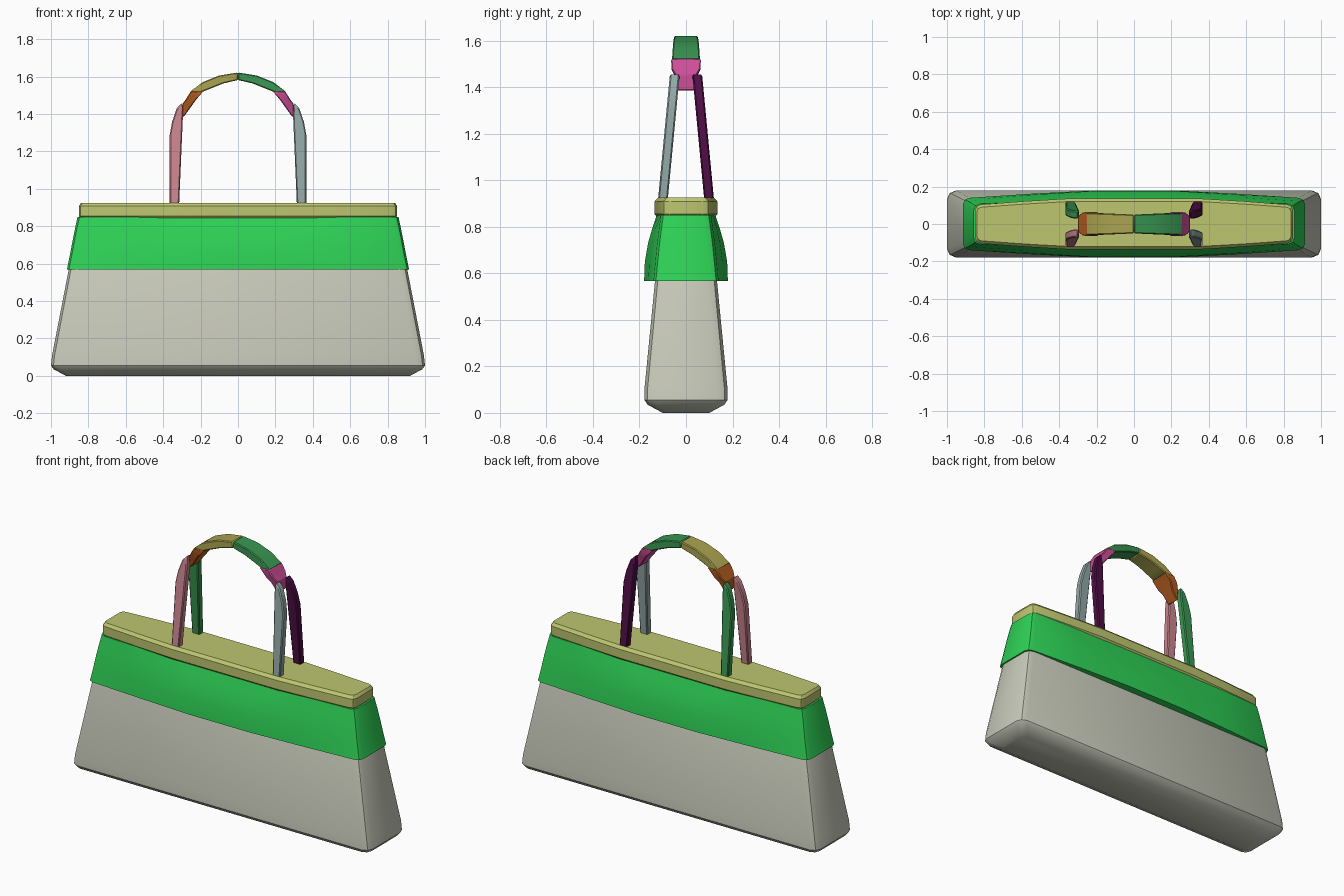
import bpy, bmesh

cube = bpy.data.objects.get("Cube")
if cube:
    bpy.data.objects.remove(cube, do_unlink=True)


def material(name, rgb):
    lin = [((c / 255 + 0.055) / 1.055) ** 2.4 for c in rgb] + [1.0]
    m = bpy.data.materials.new(name)
    m.use_nodes = True
    m.diffuse_color = lin
    m.node_tree.nodes["Principled BSDF"].inputs["Base Color"].default_value = lin
    return m


stone = material("stone grey", (200, 202, 186))
green = material("bright green", (46, 210, 86))
straw = material("straw", (190, 198, 112))
pink = material("dusty pink", (204, 134, 144))
orange = material("burnt orange", (184, 96, 34))
olive = material("olive", (170, 163, 80))
leaf = material("leaf green", (58, 150, 82))
magenta = material("magenta", (206, 78, 152))
mist = material("blue grey", (146, 168, 166))
plum = material("plum", (80, 14, 70))


def loft(name, rings, mat, bevel=0.0, angle=0.5):
    """Skin a stack of equal-length rings and cap both ends."""
    bm = bmesh.new()
    loops = [[bm.verts.new(p) for p in r] for r in rings]
    n = len(loops[0])
    for a, b in zip(loops, loops[1:]):
        for i in range(n):
            j = (i + 1) % n
            bm.faces.new((a[i], a[j], b[j], b[i]))
    bm.faces.new(loops[0][::-1])
    bm.faces.new(loops[-1])
    bmesh.ops.recalc_face_normals(bm, faces=bm.faces[:])
    me = bpy.data.meshes.new(name)
    bm.to_mesh(me)
    bm.free()
    me.materials.append(mat)
    ob = bpy.data.objects.new(name, me)
    bpy.context.collection.objects.link(ob)
    if bevel:
        mod = ob.modifiers.new("bevel", "BEVEL")
        mod.width, mod.segments = bevel, 1
    bpy.ops.object.select_all(action="DESELECT")
    ob.select_set(True)
    bpy.context.view_layer.objects.active = ob
    bpy.ops.object.shade_smooth_by_angle(angle=angle)
    return ob


def outline(z, quarter):
    """Mirror a quarter outline, listed from +x round to +y, into a full ring."""
    q = quarter
    half = q + [(-x, y) for x, y in reversed(q)]
    return [(x, y, z) for x, y in half + [(-x, -y) for x, y in half]]


def box_ring(z, hx, hy, c):
    k = c * 0.3
    return outline(z, [(hx, hy - c), (hx - k, hy - k), (hx - c, hy)])


def bowed_ring(z, hx, end, mid, flat, c):
    """Box outline whose long sides swell towards the middle."""
    xm = (hx - c + flat) / 2
    return outline(z, [(hx, end - c), (hx - c * 0.3, end - c * 0.3), (hx - c, end),
                       (xm, end + (mid - end) * 0.56), (flat, mid)])


# Tapered bag body with a chamfered base
loft("bag_body", [box_ring(0.0, 0.92, 0.10, 0.03),
                  box_ring(0.035, 0.985, 0.165, 0.04),
                  box_ring(0.055, 1.0, 0.178, 0.045),
                  box_ring(0.11, 0.994, 0.178, 0.045),
                  box_ring(0.57, 0.905, 0.133, 0.04),
                  box_ring(0.60, 0.899, 0.125, 0.04)], stone)

# Swelling band round the upper body
loft("upper_band", [bowed_ring(0.568, 0.915, 0.140, 0.180, 0.2, 0.035),
                    bowed_ring(0.65, 0.898, 0.132, 0.177, 0.2, 0.035),
                    bowed_ring(0.73, 0.883, 0.124, 0.163, 0.2, 0.035),
                    bowed_ring(0.79, 0.871, 0.116, 0.146, 0.25, 0.035),
                    bowed_ring(0.85, 0.858, 0.108, 0.126, 0.3, 0.035)], green)

# Lid slab
loft("lid", [bowed_ring(0.838, 0.840, 0.090, 0.122, 0.35, 0.025),
             bowed_ring(0.855, 0.850, 0.104, 0.136, 0.35, 0.03),
             bowed_ring(0.908, 0.850, 0.104, 0.136, 0.35, 0.03),
             bowed_ring(0.925, 0.840, 0.090, 0.120, 0.35, 0.025)], straw)

# Four leaning handle legs
LEG = [(0.315, 0.91), (0.365, 0.91), (0.365, 1.29), (0.352, 1.36),
       (0.328, 1.43), (0.300, 1.46), (0.294, 1.40)]
for name, sx, sy, mat in (("front_right_leg", -1, -1, pink), ("front_left_leg", 1, -1, mist),
                          ("back_right_leg", -1, 1, leaf), ("back_left_leg", 1, 1, plum)):
    def side(y0):
        return [(sx * x, sy * (y0 - 0.095 * (z - 0.92)), z) for x, z in LEG]
    loft(name, [side(0.078), side(0.120)], mat, bevel=0.006)


def strip(name, sx, pairs, mat):
    """Handle piece from (outer x, outer z, inner x, inner z, half width) stations."""
    loft(name, [[(sx * xo, -w, zo), (sx * xo, w, zo), (sx * xi, w, zi), (sx * xi, -w, zi)]
                for xo, zo, xi, zi, w in pairs], mat, bevel=0.005)


# Curved grip in two halves, with a connector at each end
GRIP = [(0.0, 1.622, 0.0, 1.582, 0.050), (0.10, 1.606, 0.08, 1.563, 0.054),
        (0.19, 1.570, 0.15, 1.535, 0.057), (0.255, 1.520, 0.20, 1.515, 0.060)]
JOINT = [(0.252, 1.522, 0.187, 1.520, 0.064), (0.278, 1.480, 0.225, 1.475, 0.062),
         (0.298, 1.452, 0.250, 1.440, 0.045), (0.299, 1.385, 0.290, 1.385, 0.040)]
strip("right_grip", -1, GRIP, olive)
strip("left_grip", 1, GRIP, leaf)
strip("right_connector", -1, JOINT, orange)
strip("left_connector", 1, JOINT, magenta)
